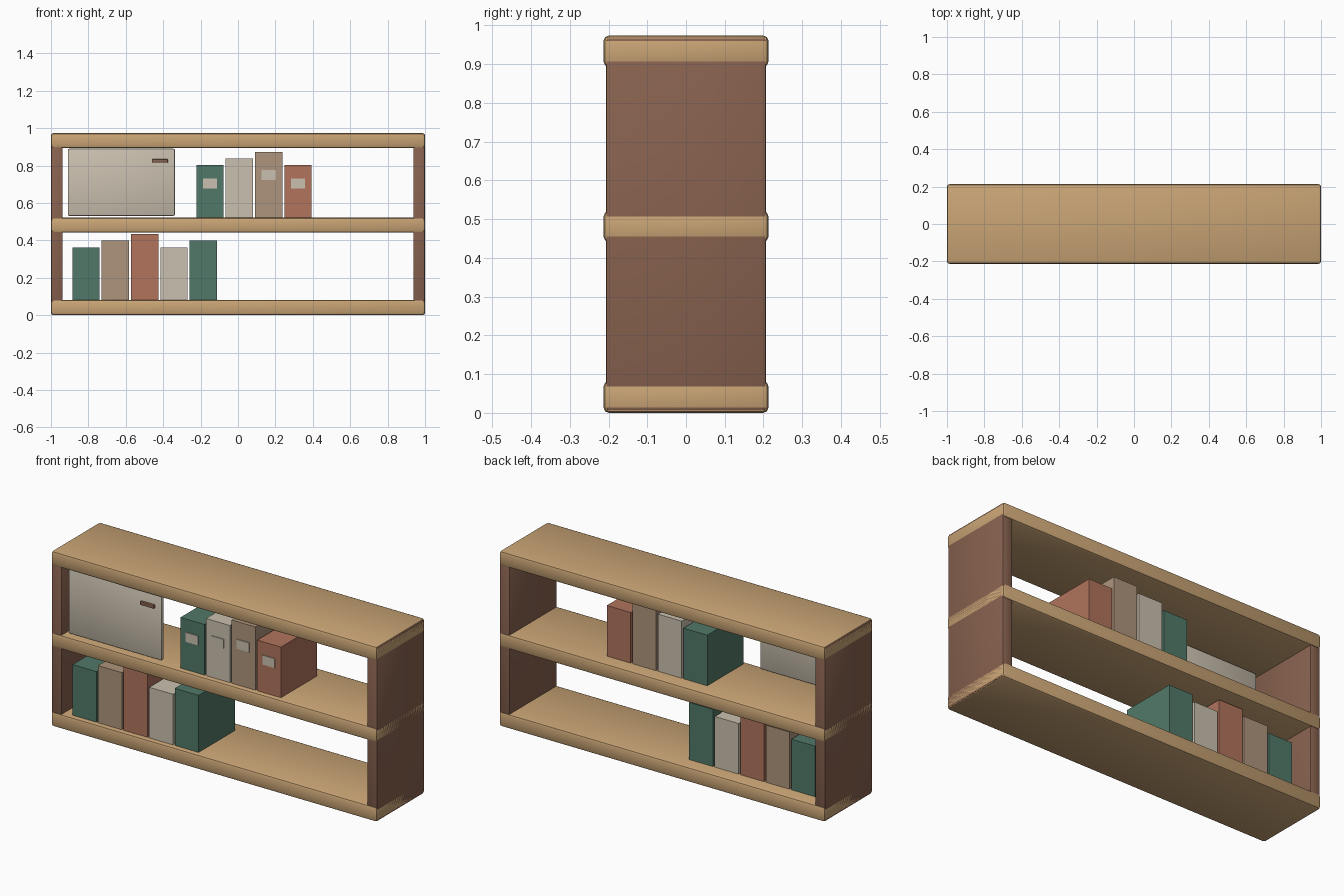
import bpy
import bmesh
from math import radians
from mathutils import Matrix, Vector

cube = bpy.data.objects.get("Cube")
if cube:
    bpy.data.objects.remove(cube, do_unlink=True)


def material(name, rgb):
    """Flat material from 8-bit display values, stored as linear."""
    linear = [((c / 255 + 0.055) / 1.055) ** 2.4 for c in rgb] + [1.0]
    mat = bpy.data.materials.new(name)
    mat.use_nodes = True
    mat.diffuse_color = linear
    mat.node_tree.nodes["Principled BSDF"].inputs["Base Color"].default_value = linear
    return mat


oak = material("light oak", (201, 164, 117))
walnut = material("walnut brown", (136, 98, 79))
cream = material("cream", (202, 192, 175))
green = material("deep green", (81, 121, 104))
taupe = material("taupe", (174, 149, 124))
clay = material("clay red", (177, 116, 92))


def box(name, x, y, z, mat, bevel=0.0):
    """Box from (min, max) ranges, optionally with rounded edges."""
    low, high = (Vector(p) for p in zip(x, y, z))
    bm = bmesh.new()
    place = Matrix.Translation((low + high) / 2) @ Matrix.Diagonal(high - low).to_4x4()
    bmesh.ops.create_cube(bm, size=1, matrix=place)
    if bevel:
        bmesh.ops.bevel(bm, geom=bm.edges[:], offset=bevel, segments=2,
                        profile=0.5, affect='EDGES')
    mesh = bpy.data.meshes.new(name)
    bm.to_mesh(mesh)
    bm.free()
    mesh.materials.append(mat)
    obj = bpy.data.objects.new(name, mesh)
    bpy.context.collection.objects.link(obj)
    if bevel:
        bpy.ops.object.select_all(action='DESELECT')
        bpy.context.view_layer.objects.active = obj
        obj.select_set(True)
        bpy.ops.object.shade_smooth_by_angle(angle=radians(30))
    return obj


# Horizontal boards
boards = {"bottom_board": (0, 0.082), "middle_shelf": (0.441, 0.521),
          "top_board": (0.893, 0.974)}
for name, z in boards.items():
    box(name, (-1, 1), (-0.213, 0.213), z, oak, 0.014)

# Upright side panels
for name, x in (("right_side", (-1, -0.937)), ("left_side", (0.937, 1))):
    box(name, x, (-0.207, 0.207), (0.005, 0.969), walnut, 0.008)

# Cabinet door with its pull
box("cabinet_door", (-0.91, -0.337), (-0.19, -0.165), (0.531, 0.89), cream, 0.008)
box("door_pull", (-0.46, -0.375), (-0.204, -0.188), (0.815, 0.834), walnut, 0.003)

# Rows of box files, evenly spaced
WIDTH, PITCH, FRONT, BACK = 0.146, 0.157, -0.186, 0.132
SHORT, MEDIUM, TALL = 0.281, 0.317, 0.351


def file_row(row, start, base, files, labelled):
    for i, (mat, height) in enumerate(files):
        x = start + i * PITCH
        box(f"{row}_file_{i + 1}", (x, x + WIDTH), (FRONT, BACK),
            (base, base + height), mat)
        if labelled:
            mid, level = x + WIDTH / 2, base + height * 0.65
            box(f"{row}_label_{i + 1}", (mid - 0.038, mid + 0.038),
                (FRONT - 0.005, FRONT + 0.002), (level - 0.026, level + 0.026), cream)


file_row("lower", -0.886, 0.082,
         [(green, SHORT), (taupe, MEDIUM), (clay, TALL), (cream, SHORT), (green, MEDIUM)],
         False)
file_row("upper", -0.223, 0.521,
         [(green, SHORT), (cream, MEDIUM), (taupe, TALL), (clay, SHORT)], True)
